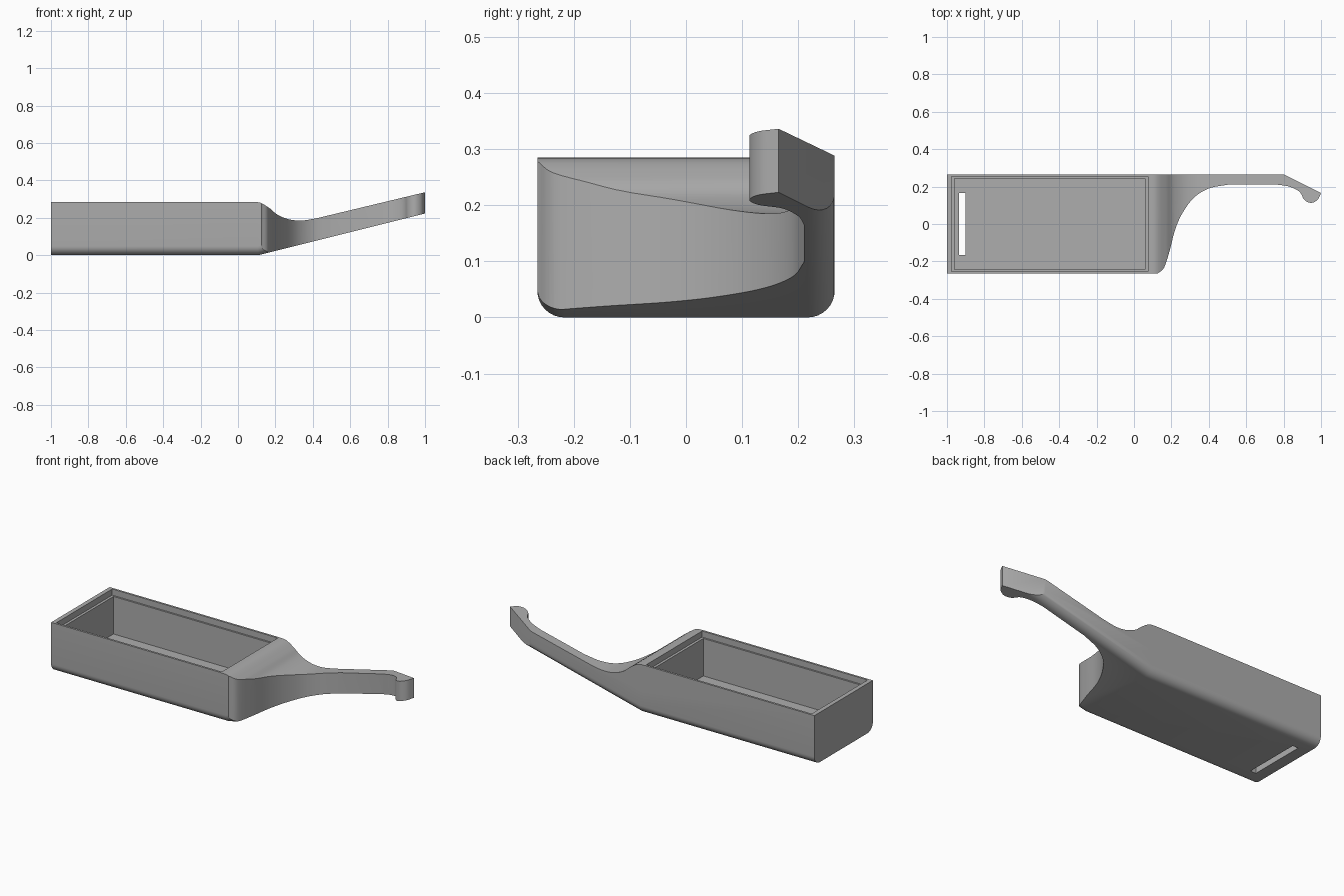
import bpy, bmesh
from mathutils import Vector

cube = bpy.data.objects.get("Cube")
if cube:
    bpy.data.objects.remove(cube, do_unlink=True)

grey = bpy.data.materials.new("plain grey")
grey.use_nodes = True
COLOUR = (0.42, 0.42, 0.42, 1)
grey.diffuse_color = COLOUR
grey.node_tree.nodes["Principled BSDF"].inputs["Base Color"].default_value = COLOUR


def spline(points, steps=6):
    """Smooth curve through the points."""
    p = [Vector(q) for q in points]
    p = [2 * p[0] - p[1]] + p + [2 * p[-1] - p[-2]]
    out = []
    for a, b, c, d in zip(p, p[1:], p[2:], p[3:]):
        for i in range(steps):
            t = i / steps
            out.append(0.5 * (2 * b + (c - a) * t + (2 * a - 5 * b + 4 * c - d) * t * t
                              + (3 * b - a - 3 * c + d) * t ** 3))
    return [tuple(v) for v in out] + [tuple(p[-2])]


def extrude(name, outline, place, offset, round_edge=None):
    """Prism from an outline; edges chosen by round_edge are rounded."""
    bm = bmesh.new()
    face = bm.faces.new([bm.verts.new(place(*q)) for q in outline])
    ext = bmesh.ops.extrude_face_region(bm, geom=[face])
    moved = [v for v in ext["geom"] if isinstance(v, bmesh.types.BMVert)]
    bmesh.ops.translate(bm, verts=moved, vec=offset)
    bmesh.ops.recalc_face_normals(bm, faces=bm.faces)
    if round_edge:
        edges = [e for e in bm.edges if round_edge(e)]
        bmesh.ops.bevel(bm, geom=edges, offset=0.048, segments=8, profile=0.5,
                        affect='EDGES')
    mesh = bpy.data.meshes.new(name)
    bm.to_mesh(mesh)
    bm.free()
    mesh.materials.append(grey)
    obj = bpy.data.objects.new(name, mesh)
    bpy.context.collection.objects.link(obj)
    return obj


def box(name, x0, x1, y, z0, z1):
    return extrude(name, [(x0, -y), (x1, -y), (x1, y), (x0, y)],
                   lambda a, b: (a, b, z0), (0, 0, z1 - z0))


def combine(obj, other, operation):
    mod = obj.modifiers.new(operation.lower(), 'BOOLEAN')
    mod.operation, mod.object, mod.solver = operation, other, 'EXACT'
    bpy.ops.object.select_all(action='DESELECT')
    bpy.context.view_layer.objects.active = obj
    obj.select_set(True)
    bpy.ops.object.modifier_apply(modifier=mod.name)
    bpy.data.objects.remove(other, do_unlink=True)


# Side profile: level tray, scooped shoulder and rising handle
W = 0.265
bottom = [(-1, 0), (0.11, 0), (1.02, 0.228)]
shoulder = spline([(0.07, 0.285), (0.12, 0.28), (0.17, 0.25), (0.21, 0.217),
                   (0.27, 0.192), (0.34, 0.185), (0.42, 0.197)])
profile = bottom + [(1.02, 0.341)] + shoulder[::-1] + [(-1, 0.285)]


def lower_side_edge(e):
    a, b = (v.co for v in e.verts)
    on_bottom = all(abs(c.z - max(0, (c.x - 0.11) * 0.228 / 0.91)) < 0.002 for c in (a, b))
    return on_bottom and abs(a.x - b.x) > 0.1


body = extrude("tray_with_handle", profile, lambda x, z: (x, -W, z), (0, 2 * W, 0),
               lower_side_edge)

# Plan outline: rectangle sweeping into a slim handle with a hooked tip
neck = spline([(0.125, -W), (0.16, -0.235), (0.19, -0.145), (0.22, -0.03), (0.26, 0.06),
               (0.32, 0.14), (0.4, 0.19), (0.5, 0.21)])
hook = spline([(0.77, 0.21), (0.83, 0.2), (0.885, 0.172), (0.91, 0.13), (0.945, 0.113),
               (0.98, 0.128), (1.0, 0.165)])
plan = [(-1, -W)] + neck + hook + [(0.8, W), (-1, W)]
combine(body, extrude("plan_cutter", plan, lambda x, y: (x, y, -0.1), (0, 0, 0.6)),
        'INTERSECT')

# Hollow interior, lid recess and slot in the floor
combine(body, box("cavity_cutter", -0.96, 0.06, 0.243, 0.035, 0.4), 'DIFFERENCE')
combine(body, box("lid_cutter", -0.975, 0.075, 0.253, 0.25, 0.4), 'DIFFERENCE')
combine(body, box("slot_cutter", -0.935, -0.9, 0.165, -0.1, 0.1), 'DIFFERENCE')

bpy.ops.object.shade_smooth_by_angle(angle=0.5)
